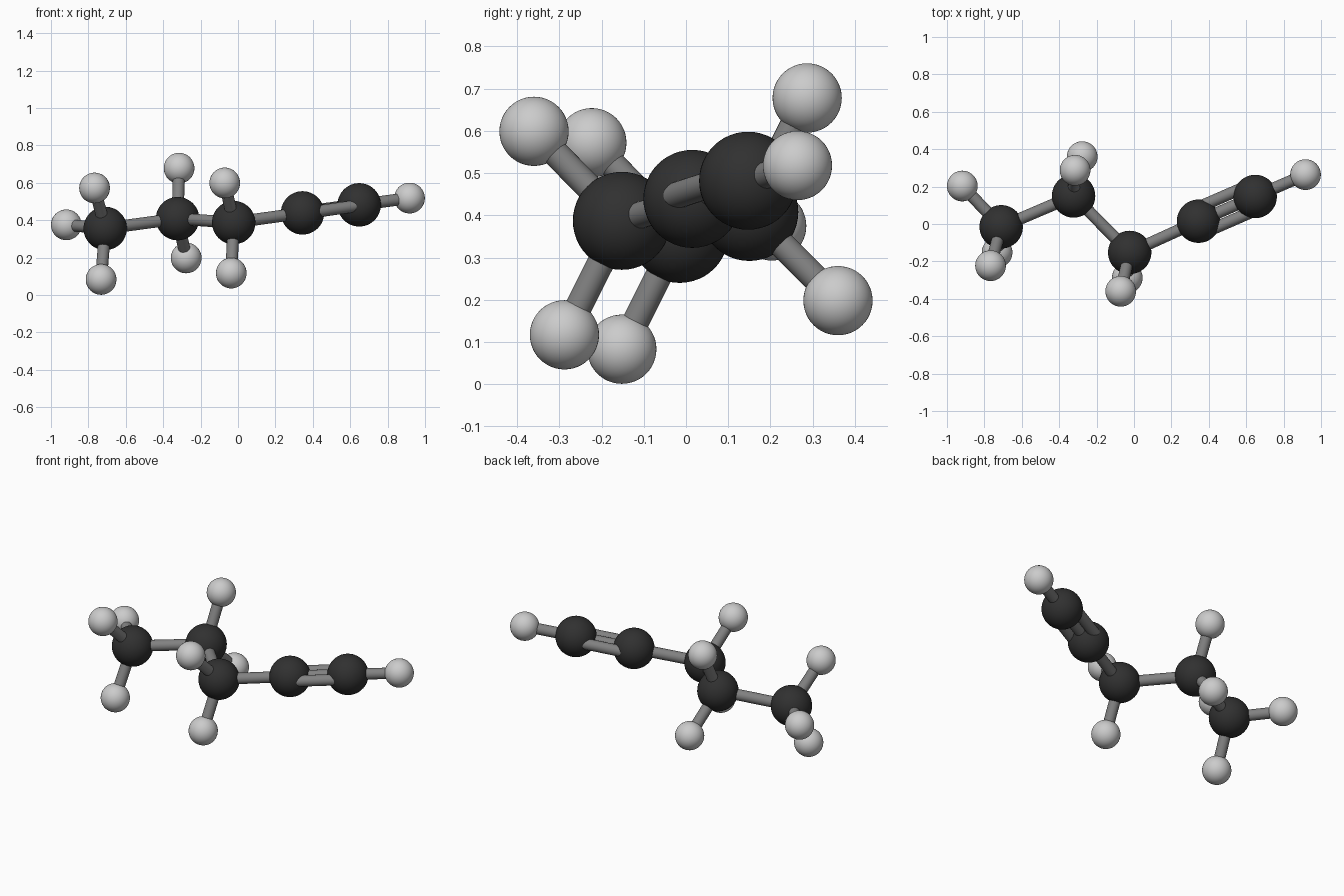
import bpy
from mathutils import Vector

if "Cube" in bpy.data.objects:
    bpy.data.objects.remove(bpy.data.objects["Cube"])

CARBON_R, HYDROGEN_R, BOND_R = 0.116, 0.082, 0.032

# chain of carbons, each with the hydrogens attached to it
carbons = [Vector(p) for p in [(-0.71, -0.015, 0.356), (-0.323, 0.15, 0.408),
                               (-0.023, -0.152, 0.387), (0.345, 0.015, 0.439),
                               (0.648, 0.147, 0.482)]]
hydrogens = {
    0: [(-0.918, 0.203, 0.375), (-0.767, -0.223, 0.572), (-0.732, -0.152, 0.083)],
    1: [(-0.315, 0.287, 0.678), (-0.277, 0.36, 0.198)],
    2: [(-0.036, -0.288, 0.117), (-0.071, -0.36, 0.599)],
    4: [(0.917, 0.264, 0.518)],
}


def paint(obj, mat):
    if mat:
        obj.data.materials.append(mat)
    obj.data.polygons.foreach_set("use_smooth", [True] * len(obj.data.polygons))


def atom(name, pos, r, mat=None):
    bpy.ops.mesh.primitive_uv_sphere_add(segments=48, ring_count=24, radius=r, location=pos)
    obj = bpy.context.object
    obj.name = name
    paint(obj, mat)


def bond(name, a, b, mat, offset=Vector()):
    a, b = Vector(a) + offset, Vector(b) + offset
    d = b - a
    bpy.ops.mesh.primitive_cylinder_add(vertices=24, radius=BOND_R, depth=d.length,
                                        location=(a + b) / 2,
                                        rotation=d.to_track_quat('Z', 'Y').to_euler())
    obj = bpy.context.object
    obj.name = name
    paint(obj, mat)
    bpy.ops.object.shade_smooth_by_angle()


def material(name, v):
    m = bpy.data.materials.new(name)
    m.diffuse_color = (v, v, v, 1)
    m.use_nodes = True
    m.node_tree.nodes["Principled BSDF"].inputs["Base Color"].default_value = m.diffuse_color
    return m


black = material("carbon_black", 0.03)
grey = material("bond_grey", 0.22)
light = material("hydrogen_grey", 0.52)

# atoms and hydrogen bonds
for i, c in enumerate(carbons):
    atom(f"carbon_{i + 1}", c, CARBON_R, black)
    for j, h in enumerate(hydrogens.get(i, [])):
        atom(f"hydrogen_{i + 1}_{j + 1}", h, HYDROGEN_R, light)
        bond(f"hydrogen_bond_{i + 1}_{j + 1}", c, h, grey)

# single carbon bonds
for i in range(3):
    bond(f"carbon_bond_{i + 1}", carbons[i], carbons[i + 1], grey)

# triple bond: three rods side by side in a level plane
side = (carbons[4] - carbons[3]).cross(Vector((0, 0, 1))).normalized()
for k in (-1, 0, 1):
    bond(f"triple_bond_{k + 2}", carbons[3], carbons[4], grey, side * 0.068 * k)
